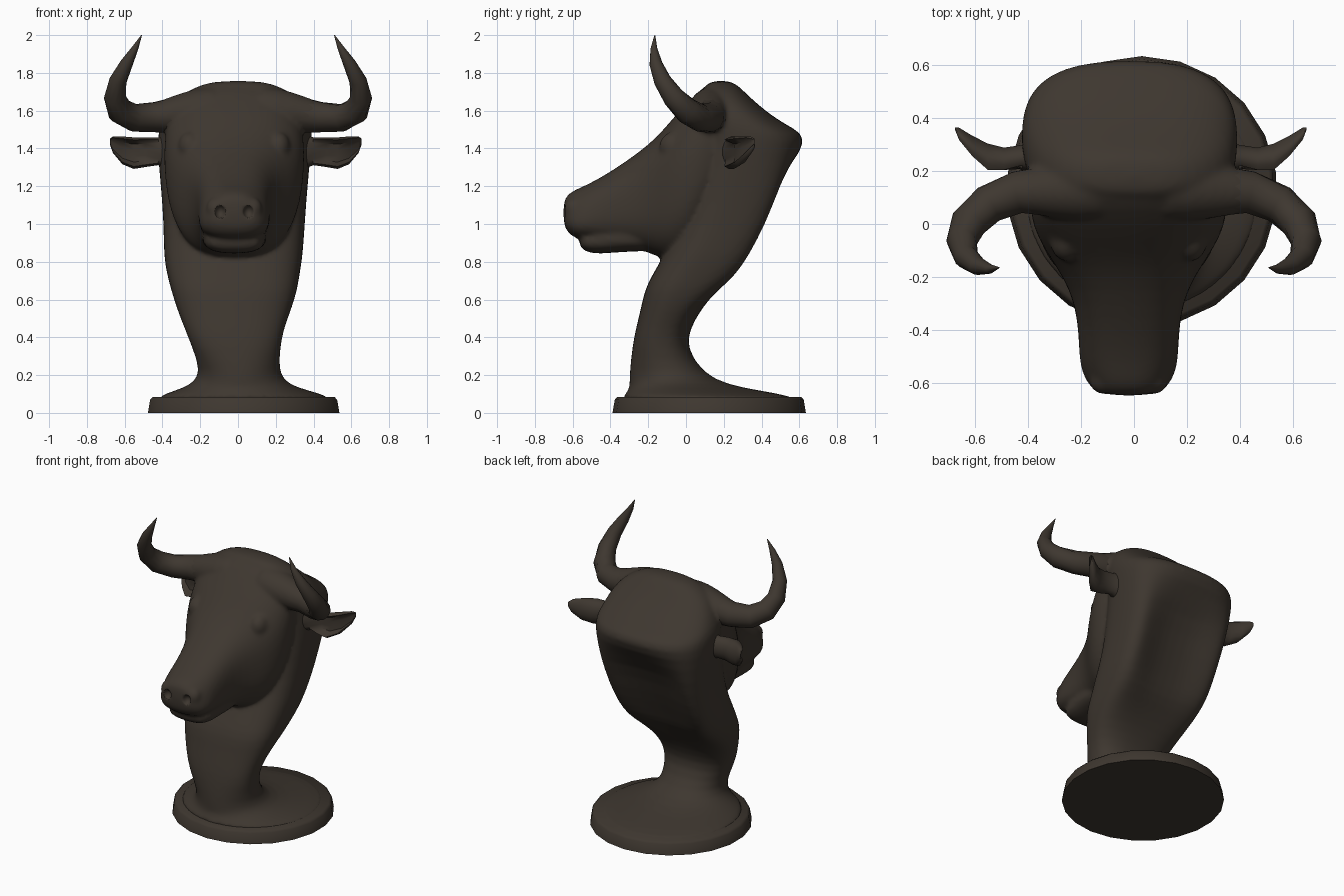
import bpy, bmesh, math
from mathutils import Vector

if "Cube" in bpy.data.objects:
    bpy.data.objects.remove(bpy.data.objects["Cube"])

bronze = bpy.data.materials.new("dark bronze")
bronze.diffuse_color = (0.048, 0.038, 0.029, 1)
bronze.use_nodes = True
bronze.node_tree.nodes["Principled BSDF"].inputs["Base Color"].default_value = bronze.diffuse_color


def finish(bm, name, angle=50):
    bmesh.ops.recalc_face_normals(bm, faces=bm.faces)
    me = bpy.data.meshes.new(name)
    bm.to_mesh(me)
    bm.free()
    ob = bpy.data.objects.new(name, me)
    bpy.context.collection.objects.link(ob)
    me.materials.append(bronze)
    bpy.ops.object.select_all(action='DESELECT')
    ob.select_set(True)
    bpy.context.view_layer.objects.active = ob
    bpy.ops.object.shade_smooth_by_angle(angle=math.radians(angle))
    return ob


def loft(name, rings, angle=50):
    bm = bmesh.new()
    loops = [[bm.verts.new(p) for p in r] for r in rings]
    n = len(loops[0])
    for a, b in zip(loops, loops[1:]):
        for i in range(n):
            j = (i + 1) % n
            bm.faces.new((a[i], a[j], b[j], b[i]))
    bm.faces.new(loops[0])
    bm.faces.new(loops[-1])
    return finish(bm, name, angle)


def super_circle(n, power):
    """Unit rounded square outline as (u, v) pairs."""
    out = []
    for i in range(n):
        a = 2 * math.pi * (i + 0.5) / n
        c, s = math.cos(a), math.sin(a)
        out.append((math.copysign(abs(c) ** (2 / power), c),
                    math.copysign(abs(s) ** (2 / power), s)))
    return out


def ellipsoid(name, loc, size):
    bm = bmesh.new()
    bmesh.ops.create_uvsphere(bm, u_segments=16, v_segments=10, radius=1)
    for v in bm.verts:
        v.co = Vector([c * s + l for c, s, l in zip(v.co, size, loc)])
    return finish(bm, name)


# round plinth
loft("plinth", [[Vector((0.03 + r * u, 0.123 + r * v, z)) for u, v in super_circle(22, 2)]
                for z, r in ((0, 0.512), (0.07, 0.50), (0.085, 0.485))], angle=60)

# neck and back of skull: z, front y, back y, half width, centre x
neck = [
    (0.05, -0.34, 0.60, 0.47, 0.03), (0.085, -0.34, 0.59, 0.465, 0.03),
    (0.12, -0.305, 0.38, 0.35, 0.02),
    (0.15, -0.30, 0.22, 0.26, 0.01), (0.21, -0.30, 0.09, 0.205, 0.01),
    (0.35, -0.285, -0.0, 0.235, -0.01), (0.45, -0.265, 0.025, 0.265, -0.02),
    (0.55, -0.24, 0.10, 0.305, -0.02), (0.65, -0.22, 0.22, 0.335, -0.02),
    (0.73, -0.18, 0.33, 0.352, -0.025), (0.83, -0.12, 0.41, 0.37, -0.025),
    (1.0, -0.03, 0.50, 0.375, -0.02), (1.2, 0.02, 0.58, 0.39, -0.02),
    (1.4, 0.03, 0.64, 0.41, -0.02), (1.48, 0.03, 0.625, 0.41, -0.015),
    (1.53, 0.03, 0.52, 0.40, -0.01), (1.6, 0.04, 0.42, 0.375, 0),
    (1.67, 0.06, 0.34, 0.32, 0), (1.72, 0.09, 0.29, 0.24, 0),
    (1.76, 0.13, 0.24, 0.13, 0)]


def neck_ring(z, f, b, w, cx):
    ring = []
    power = 2.0 if z < 0.3 else 2.9 if 0.6 < z < 1.3 else 2.5
    for u, v in super_circle(28, power):
        # scoop out the middle of the nape, leaving a ridge down each back corner
        depth = 0.13 * min(1, max(0, (z - 0.5) / 0.33), max(0, (1.42 - z) / 0.22))
        scoop = depth * max(0, 1 - (u / 0.85) ** 2) if v > 0 else 0
        ring.append(Vector((cx + w * u, (f + b) / 2 + (b - f) / 2 * v - scoop, z)))
    return ring


parts = [loft("neck", [neck_ring(*r) for r in neck])]

# head: y, top z, bottom z, half width, widening towards the bottom
head = [
    (-0.65, 1.12, 1.00, 0.10, 0.1), (-0.625, 1.16, 0.95, 0.135, 0.2),
    (-0.58, 1.185, 0.92, 0.165, 0.2), (-0.52, 1.21, 0.92, 0.185, 0.15),
    (-0.42, 1.265, 0.89, 0.19, 0.05), (-0.30, 1.345, 0.875, 0.205, 0.0),
    (-0.20, 1.42, 0.85, 0.25, 0.0), (-0.12, 1.50, 0.81, 0.305, -0.03),
    (-0.05, 1.585, 0.81, 0.345, -0.06), (0.02, 1.66, 0.85, 0.37, -0.06),
    (0.09, 1.73, 0.95, 0.375, -0.04), (0.16, 1.757, 1.1, 0.36, 0),
    (0.22, 1.75, 1.2, 0.34, 0)]
parts.append(loft("head", [[Vector((-0.02 + w * u * (1 - k * v), y,
                                    (t + b) / 2 + (t - b) / 2 * v))
                            for u, v in super_circle(24, 2.6)] for y, t, b, w, k in head]))

# lower lip and chin
chin = [(-0.565, 0.935, 0.885, 0.11), (-0.535, 0.96, 0.85, 0.145),
        (-0.46, 1.0, 0.838, 0.165), (-0.32, 1.0, 0.855, 0.175), (-0.15, 1.0, 0.85, 0.18)]
parts.append(loft("lower_jaw", [[Vector((-0.02 + w * u, y, (t + b) / 2 + (t - b) / 2 * v))
                                 for u, v in super_circle(16, 2.6)] for y, t, b, w in chin]))

# horn path: x, y, z, radius
horn = [(0.32, 0.125, 1.578, 0.098), (0.44, 0.12, 1.565, 0.082),
        (0.55, 0.075, 1.562, 0.074), (0.625, 0.005, 1.60, 0.070),
        (0.652, -0.065, 1.67, 0.058), (0.635, -0.125, 1.76, 0.046),
        (0.59, -0.16, 1.85, 0.034), (0.545, -0.17, 1.93, 0.018), (0.51, -0.165, 2.0, 0.002)]
horn_root = [(0.05, 0.15, 1.60, 0.15), (0.22, 0.13, 1.595, 0.13),
             (0.34, 0.125, 1.58, 0.10), (0.43, 0.12, 1.566, 0.082), (0.45, 0.115, 1.565, 0.06)]
# ear sections: x, y, z, half depth, half height
ear = [(0.32, 0.26, 1.38, 0.08, 0.11), (0.41, 0.25, 1.385, 0.05, 0.075),
       (0.48, 0.235, 1.38, 0.055, 0.08), (0.54, 0.24, 1.375, 0.065, 0.085),
       (0.60, 0.285, 1.39, 0.05, 0.075), (0.65, 0.335, 1.42, 0.03, 0.045),
       (0.665, 0.36, 1.435, 0.006, 0.018)]


def tube_rings(path, side):
    pts = [Vector((side * x, y, z)) for x, y, z, r in path]
    rings = []
    for i, p in enumerate(pts):
        t = (pts[min(i + 1, len(pts) - 1)] - pts[max(i - 1, 0)]).normalized()
        a = t.cross(Vector((0, 1, 0.3))).normalized()
        b = t.cross(a)
        r = path[i][3]
        rings.append([p + r * (a * math.cos(q) + b * math.sin(q))
                      for q in (2 * math.pi * k / 12 for k in range(12))])
    return rings


def ear_rings(side):
    rings = []
    for x, y, z, d, h in ear:
        ring = []
        for u, v in super_circle(16, 2):
            # hollow the front so the ear is cupped
            cup = -v * 0.3 if v < 0 and x > 0.45 and abs(u) < 0.8 else v
            ring.append(Vector((side * x - 0.012, y + d * cup, z + h * u)))
        rings.append(ring)
    return rings


cutters = []
for side, label in ((1, "right"), (-1, "left")):
    loft("horn_" + label, tube_rings(horn, side))
    loft("ear_" + label, ear_rings(side))
    parts.append(loft("horn_root", tube_rings(horn_root, side)))
    # slight brow and nostril wing, merged into the head below
    parts.append(ellipsoid("brow", (side * 0.235 - 0.02, -0.06, 1.41), (0.065, 0.085, 0.08)))
    parts.append(ellipsoid("nostril_wing", (side * 0.10 - 0.02, -0.59, 1.08), (0.05, 0.055, 0.06)))
    cutters.append(ellipsoid("nostril_cutter_" + label, (side * 0.075 - 0.02, -0.65, 1.065),
                             (0.03, 0.04, 0.035)))

# fuse neck, head, jaw and horn roots into one smooth bust
bpy.ops.object.select_all(action='DESELECT')
for ob in parts:
    ob.select_set(True)
bpy.context.view_layer.objects.active = parts[0]
bpy.ops.object.join()
bust = parts[0]
bust.name = "bust"
bust.modifiers.new("round", 'SUBSURF').levels = 1
bust.modifiers["round"].render_levels = 1
fuse = bust.modifiers.new("fuse", 'REMESH')
fuse.mode = 'VOXEL'
fuse.voxel_size = 0.013
fuse.use_smooth_shade = True
for cutter in cutters:
    cutter.hide_render = True
    cut = bust.modifiers.new("nostril", 'BOOLEAN')
    cut.operation = 'DIFFERENCE'
    cut.object = cutter
blend = bust.modifiers.new("blend", 'SMOOTH')
blend.factor = 0.5
blend.iterations = 6
